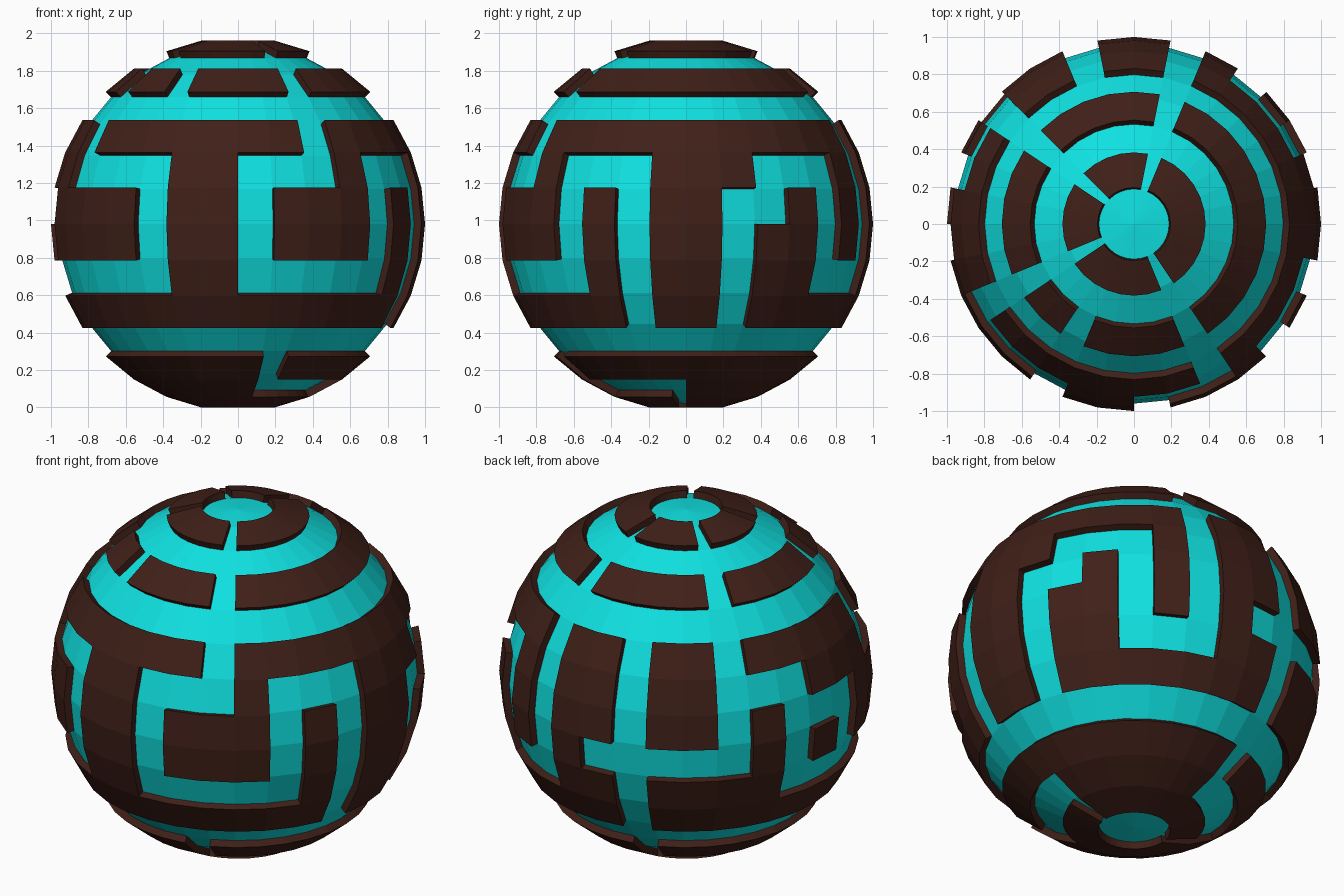
import bpy, bmesh, math
from mathutils import Vector

if "Cube" in bpy.data.objects:
    bpy.data.objects.remove(bpy.data.objects["Cube"])

SEG, RINGS = 32, 16
OUTER, INNER = 1.0, 0.96
CENTRE_Z = math.cos(math.pi / RINGS)      # lowest plate edge touches z = 0

# Raised cells per latitude row (0 = top); columns run from the front (-y) towards +x
PLATES = {
    1: "0-1 3-13 15-19 21-25 27-31",
    3: "0-1 3-13 15-19 21-25 27-28 30-31",
    5: "0-1 3-13 15-16 18-19 21-25 27-31",
    6: "3 7-9 13 15-16 18-19 23-25 30-31",
    7: "1-3 5 7-8 11 13 15-16 18-19 21 25-28 30-31",
    8: "1-3 5 7-8 10-11 13 15 21 23 25-28 30-31",
    9: "5 7-8 10-11 15-16 18-21 30-31",
    10: "0-5 7-8 10-16 18-31",
    12: "0 2-16 18-31",
    13: "0 8-16 24-31",
    14: "0-6 8-22 24-31",
}


def columns(text):
    cols = set()
    for part in text.split():
        ends = part.split("-")
        cols.update(range(int(ends[0]), int(ends[-1]) + 1))
    return cols


def material(name, colour):
    mat = bpy.data.materials.new(name)
    mat.diffuse_color = (*colour, 1)
    mat.use_nodes = True
    mat.node_tree.nodes["Principled BSDF"].inputs["Base Color"].default_value = mat.diffuse_color
    return mat


def sphere(radius):
    bm = bmesh.new()
    bmesh.ops.create_uvsphere(bm, u_segments=SEG, v_segments=RINGS, radius=radius)
    return bm


def finish(bm, name, mat):
    bmesh.ops.recalc_face_normals(bm, faces=bm.faces)
    mesh = bpy.data.meshes.new(name)
    bm.to_mesh(mesh)
    bm.free()
    mesh.materials.append(mat)
    obj = bpy.data.objects.new(name, mesh)
    obj.location.z = CENTRE_Z
    bpy.context.collection.objects.link(obj)
    return obj


# Glowing inner core
finish(sphere(INNER), "inner_core", material("cyan", (0.005, 0.75, 0.75)))

# Raised maze plates: keep the chosen cells of the outer sphere
raised = {row: columns(text) for row, text in PLATES.items()}
bm = sphere(OUTER)
unwanted = []
for f in bm.faces:
    d = f.calc_center_median().normalized()
    row = int(math.acos(d.z) / math.pi * RINGS)
    col = int(math.atan2(d.x, -d.y) % math.tau / math.tau * SEG)
    if col not in raised.get(row, ()):
        unwanted.append(f)
bmesh.ops.delete(bm, geom=unwanted, context='FACES')

# Plate side walls, drawn inwards to just below the core's surface
border = [e for e in bm.edges if e.is_boundary]
walls = bmesh.ops.extrude_edge_only(bm, edges=border)["geom"]
for v in walls:
    if isinstance(v, bmesh.types.BMVert):
        v.co *= INNER - 0.005
finish(bm, "maze_plates", material("dark_brown", (0.05, 0.014, 0.009)))
